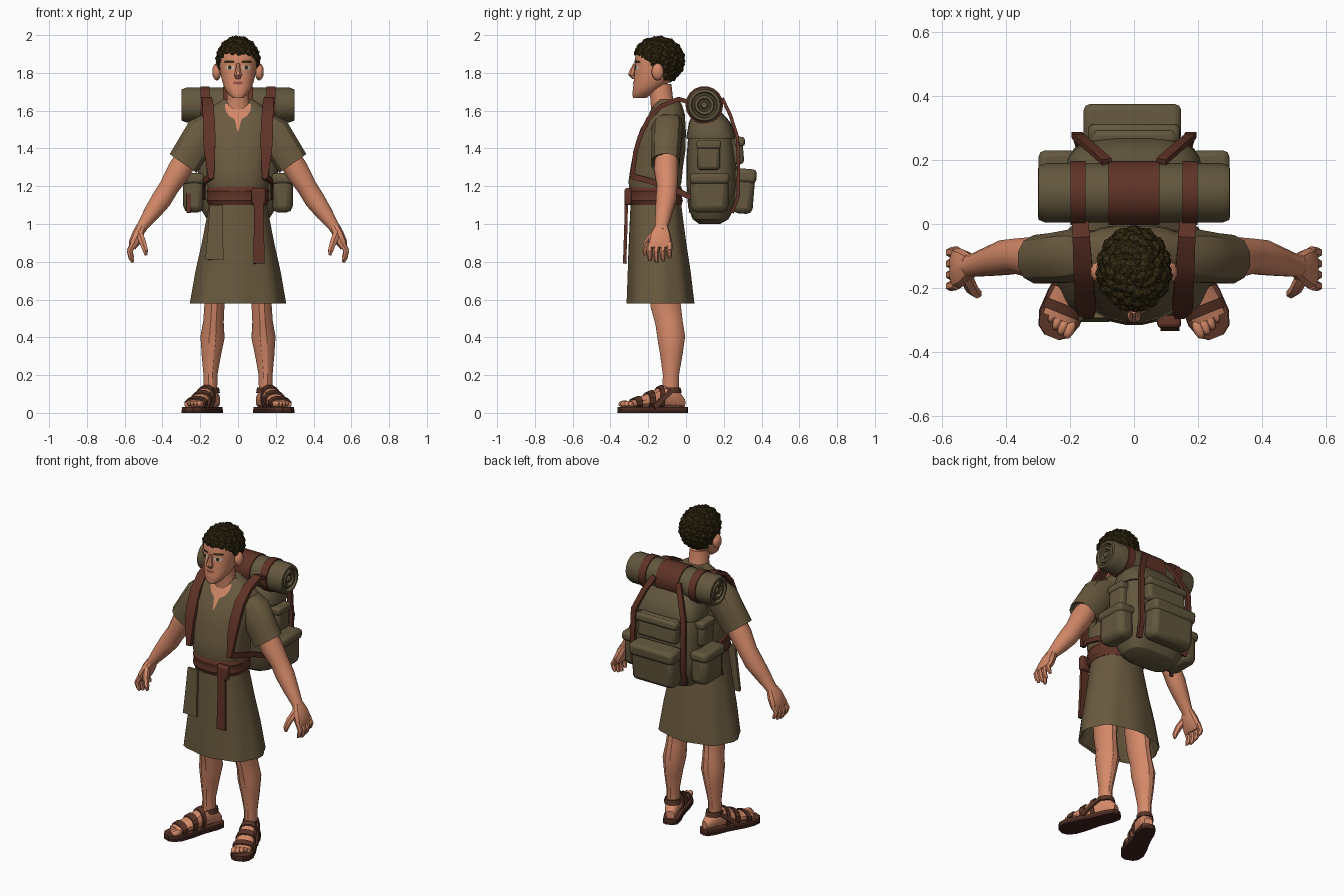
import bpy, bmesh, math
from mathutils import Vector, Matrix
from mathutils.bvhtree import BVHTree

if "Cube" in bpy.data.objects:
    bpy.data.objects.remove(bpy.data.objects["Cube"])

X, Y, Z = Vector((1, 0, 0)), Vector((0, 1, 0)), Vector((0, 0, 1))


def material(name, color):
    m = bpy.data.materials.new(name)
    m.use_nodes = True
    m.diffuse_color = (*color, 1)
    m.node_tree.nodes["Principled BSDF"].inputs["Base Color"].default_value = (*color, 1)
    return m


SKIN = material("warm skin", (.66, .25, .14))
CLOTH = material("brown cloth", (.145, .103, .05))
CANVAS = material("olive canvas", (.125, .096, .048))
LEATHER = material("red leather", (.115, .033, .02))
SANDAL = material("sandal leather", (.1, .034, .02))
SOLE = material("dark sole", (.05, .017, .012))
HAIR = material("dark hair", (.034, .023, .006))
EYE = material("eye white", (.6, .5, .42))
LIP = material("lip", (.3, .09, .06))


def finish(name, bm, mat, mirror=False, bevel=0, angle=32, xf=None, fix=True):
    """Turn a bmesh into a shaded object."""
    if xf:
        bm.transform(xf)
    if fix:
        bmesh.ops.recalc_face_normals(bm, faces=bm.faces)
    me = bpy.data.meshes.new(name)
    bm.to_mesh(me)
    bm.free()
    me.materials.append(mat)
    me.shade_smooth()
    me.set_sharp_from_angle(angle=math.radians(angle))
    ob = bpy.data.objects.new(name, me)
    bpy.context.collection.objects.link(ob)
    if bevel:
        mod = ob.modifiers.new("round", 'BEVEL')
        mod.width, mod.segments = bevel, 2
    if mirror:
        ob.modifiers.new("mirror", 'MIRROR')
    return ob


def loft(name, pts, mat, n=12, p=2, axis=None, seed=Y, fold=0, **kw):
    """Skin superellipse rings (x, y, z, radius_u, radius_v) along a path."""
    bm, rings = bmesh.new(), []
    pos = [Vector(q[:3]) for q in pts]
    for i, q in enumerate(pts):
        t = axis or pos[min(i + 1, len(pts) - 1)] - pos[max(i - 1, 0)]
        t = t.normalized()
        v = (seed - t * seed.dot(t)).normalized()
        u = v.cross(t)
        ring = []
        for k in range(n):
            a = (k + .5) * math.tau / n
            c, s = math.cos(a), math.sin(a)
            w = 1 + fold * i / len(pts) * math.cos(8 * a)
            du = math.copysign(abs(c) ** (2 / p), c) * q[3] * w
            dv = math.copysign(abs(s) ** (2 / p), s) * q[4] * w
            ring.append(bm.verts.new(pos[i] + u * du + v * dv))
        rings.append(ring)
    for a, b in zip(rings, rings[1:]):
        for k in range(n):
            bm.faces.new((a[k], a[(k + 1) % n], b[(k + 1) % n], b[k]))
    bm.faces.new(rings[0])
    bm.faces.new(rings[-1])
    return finish(name, bm, mat, **kw)


def stack(name, rows, mat, **kw):
    """Horizontal rings from rows (z, centre_y, half_width, half_depth)."""
    return loft(name, [(0, cy, z, w, d) for z, cy, w, d in rows], mat, axis=Z, **kw)


def strap(name, pts, mat, thick=.009, seed=X, **kw):
    """Flat band along points (x, y, z, half_width)."""
    return loft(name, [(*q[:3], thick, q[3]) for q in pts], mat, n=4, p=20, seed=seed, **kw)


def box(name, loc, size, mat, bevel=.02, tilt=0, **kw):
    bm = bmesh.new()
    bmesh.ops.create_cube(bm, size=1)
    m = Matrix.Translation(loc) @ Matrix.Rotation(tilt, 4, 'X') @ Matrix.Diagonal((*size, 1))
    return finish(name, bm, mat, bevel=bevel, xf=m, **kw)


def ball(name, loc, size, mat, **kw):
    bm = bmesh.new()
    bmesh.ops.create_icosphere(bm, subdivisions=2, radius=1)
    m = Matrix.Translation(loc) @ Matrix.Diagonal((*size, 1))
    return finish(name, bm, mat, xf=kw.pop("base", Matrix()) @ m, **kw)


def patch(name, target, cx, rows, mat, lift=.004, **kw):
    """Thin plate of rows (z, half_width) laid on the front of a target."""
    me = target.data
    tree = BVHTree.FromPolygons([v.co for v in me.vertices], [f.vertices[:] for f in me.polygons])
    bm, grid = bmesh.new(), []
    for z, w in rows:
        line = []
        for k in range(7):
            x = cx + w * (k / 3 - 1)
            hit = tree.ray_cast(Vector((x, -1, z)), Y)[0] or Vector((x, -.2, z))
            line.append(bm.verts.new(hit - Y * lift))
        grid.append(line)
    for a, b in zip(grid, grid[1:]):
        for k in range(6):
            bm.faces.new((a[k], b[k], b[k + 1], a[k + 1]))
    return finish(name, bm, mat, fix=False, **kw)


# Tunic and skirt
torso = stack("tunic_torso", [(1.16, -.165, .15, .125), (1.22, -.165, .168, .142), (1.3, -.155, .168, .14),
              (1.4, -.138, .182, .138), (1.5, -.122, .2, .122), (1.58, -.1, .19, .095),
              (1.63, -.095, .125, .075), (1.66, -.095, .08, .055)], CLOTH, n=20, p=2.4)
stack("skirt", [(1.16, -.16, .145, .128), (1.05, -.157, .162, .138), (.9, -.15, .19, .15),
      (.75, -.142, .222, .164), (.58, -.135, .25, .176), (.59, -.135, .24, .166),
      (.8, -.14, .18, .13)], CLOTH, n=40, p=2.3, fold=.05)
strap("skirt_overlap", [(-.115, -.285, 1.1, .035), (-.12, -.292, .95, .042), (-.125, -.298, .81, .05)], CLOTH)
loft("sleeves", [(.11, -.095, 1.55, .07, .075), (.18, -.1, 1.49, .098, .085), (.24, -.106, 1.4, .092, .08),
     (.29, -.11, 1.32, .09, .078), (.28, -.11, 1.335, .075, .065)], CLOTH,
     axis=Vector((.57, 0, -.82)), p=2.3, mirror=True)
patch("open_collar", torso, 0, [(1.635, .07), (1.6, .066), (1.57, .045), (1.555, .018), (1.49, .003)], SKIN)

# Belt with knot and tail
stack("belt", [(1.1, -.16, .158, .138), (1.125, -.162, .168, .147), (1.15, -.162, .162, .141),
      (1.175, -.163, .168, .147), (1.2, -.163, .158, .138)], LEATHER, n=20, p=2.3)
box("belt_knot", (.11, -.305, 1.145), (.075, .04, .09), LEATHER, .012)
strap("belt_tail", [(.108, -.315, 1.18, .026), (.11, -.318, 1, .027), (.112, -.325, .79, .031)], LEATHER)

# Neck and head
stack("neck", [(1.56, -.11, .085, .07), (1.61, -.12, .075, .068), (1.66, -.128, .06, .062),
      (1.74, -.14, .058, .065)], SKIN)
head = stack("head", [(1.668, -.245, .028, .036), (1.685, -.235, .05, .05), (1.72, -.205, .073, .076),
             (1.76, -.175, .086, .102), (1.8, -.157, .095, .117), (1.84, -.15, .1, .12),
             (1.88, -.148, .102, .123), (1.93, -.146, .092, .11), (1.97, -.146, .055, .07)],
             SKIN, n=20, p=2.3)
loft("nose", [(0, -.27, 1.85, .01, .01), (0, -.281, 1.815, .014, .018), (0, -.287, 1.79, .022, .022),
     (0, -.276, 1.768, .014, .01)], SKIN, n=8, axis=Z)
ball("ears", (.113, -.15, 1.805), (.024, .033, .046), SKIN, mirror=True)
patch("eye_whites", head, .044, [(1.84, .012), (1.832, .023), (1.822, .02), (1.816, .01)], EYE, mirror=True)
patch("pupils", head, .044, [(1.839, .006), (1.829, .01), (1.818, .006)], HAIR, .006, mirror=True)
patch("eyebrows", head, .046, [(1.866, .02), (1.858, .03), (1.853, .026)], HAIR, mirror=True)
patch("mouth", head, 0, [(1.755, .018), (1.748, .03), (1.738, .016)], LIP)


# Curly hair: clumps spread over the skull above the hairline
def hairy(co):
    return co.z > 1.745 + min(.16, 1.15 * max(0, -.1 - co.y))


head.data.materials.append(HAIR)
for f in head.data.polygons:
    f.material_index = int(hairy(f.center - Z * .015))
bm = bmesh.new()
COUNT = 280
for i in range(COUNT):
    h = 1 - 2 * (i + .5) / COUNT
    a, r = i * 2.39996, math.sqrt(1 - h * h)
    d = Vector((r * math.cos(a), r * math.sin(a), h))
    co = Vector((0, -.146, 1.866)) + Vector((d.x * .103, d.y * .125, d.z * .114))
    if hairy(co):
        m = Matrix.Translation(co) @ d.to_track_quat('Z', 'Y').to_matrix().to_4x4()
        size = .021 + .005 * math.sin(i * 1.7)
        bmesh.ops.create_icosphere(bm, subdivisions=1, radius=size, matrix=m @ Matrix.Diagonal((1, 1, .8, 1)))
finish("curly_hair", bm, HAIR, angle=20)

# Arms and hands
loft("arms", [(.23, -.1, 1.42, .06, .06), (.31, -.105, 1.285, .066, .066), (.365, -.1, 1.195, .055, .056),
     (.405, -.105, 1.13, .056, .056), (.455, -.118, 1.06, .046, .046), (.505, -.13, .99, .031, .036),
     (.525, -.132, .96, .03, .038)], SKIN, mirror=True)
loft("palms", [(.512, -.13, .985, .027, .036), (.53, -.135, .945, .032, .055),
     (.55, -.138, .9, .03, .064), (.56, -.138, .872, .018, .06)], SKIN, n=10, p=2.6, mirror=True)
for i, name in enumerate(("index", "middle", "ring", "little")):
    y, drop = -.19 + i * .035, (.01, 0, .008, .025)[i]
    loft(name + "_fingers", [(.552, y, .9, .017, .016), (.574, y - .004, .85 + drop / 2, .016, .016),
         (.566, y - .002, .815 + drop, .014, .014), (.556, y, .797 + drop, .008, .009)],
         SKIN, n=6, mirror=True)
loft("thumbs", [(.525, -.165, .955, .022, .02), (.505, -.205, .905, .02, .018), (.49, -.218, .86, .016, .015),
     (.487, -.215, .835, .008, .008)], SKIN, n=6, mirror=True)

# Legs
loft("legs", [(.11, -.11, .85, .075, .085), (.12, -.11, .68, .066, .085), (.125, -.108, .57, .055, .083),
     (.13, -.09, .48, .056, .075), (.135, -.078, .4, .066, .076), (.142, -.078, .3, .052, .06),
     (.146, -.08, .2, .038, .044), (.147, -.082, .1, .038, .045)], SKIN, mirror=True)

# Feet in sandals, toes turned out
FOOT = Matrix.Translation((.147, -.08, 0)) @ Matrix.Rotation(math.radians(22), 4, 'Z')
SHAPE = [(.072, .026, .05), (.045, .038, .085), (0, .043, .115), (-.05, .046, .115),
         (-.11, .05, .085), (-.18, .055, .055), (-.235, .054, .035)]


def section(y, grow=0):
    for (y0, w0, h0), (y1, w1, h1) in zip(SHAPE, SHAPE[1:]):
        if y1 <= y <= y0:
            f = (y0 - y) / (y0 - y1)
            w, h = w0 + (w1 - w0) * f, h0 + (h1 - h0) * f
            return (0, y, .028 + h / 2, h / 2 + grow, w + grow)


kw = dict(mirror=True, xf=FOOT)
loft("feet", [section(s[0]) for s in SHAPE], SKIN, p=2.4, axis=Y, seed=X, **kw)
for i in range(5):
    ball("toes_%d" % (i + 1), (-.043 + i * .022, -.25 + i * i * .003, .047),
         (.017 - i * .0015, .033, .019 - i * .001), SKIN, base=FOOT, mirror=True)
for name, y, w in (("toe", -.2, .016), ("instep", -.125, .016), ("upper", -.065, .012)):
    loft(name + "_straps", [section(y + w, .008), section(y - w, .008)], SANDAL, p=2.4, axis=Y, seed=X, **kw)
loft("ankle_straps", [(0, .004, .105, .05, .055), (0, .0, .135, .046, .052)], SANDAL, axis=Z, **kw)
strap("side_straps", [(.046, -.01, .12, .013), (.058, -.07, .075, .013), (.062, -.12, .03, .013)], SANDAL, .006, seed=Y, **kw)
OUTLINE = [(.09, .02), (.075, .042), (.02, .052), (-.06, .052), (-.16, .066), (-.23, .068), (-.275, .052), (-.295, .025)]
for name, z0, z1, g, mat in (("soles", 0, .018, 0, SOLE), ("insoles", .018, .032, -.003, SANDAL)):
    bm = bmesh.new()
    rim = [(w + g, y) for y, w in OUTLINE] + [(-w - g, y) for y, w in reversed(OUTLINE)]
    face = bm.faces.new([bm.verts.new((x, y, z0)) for x, y in rim])
    up = bmesh.ops.extrude_face_region(bm, geom=[face])["geom"]
    bmesh.ops.translate(bm, vec=Z * (z1 - z0), verts=[v for v in up if isinstance(v, bmesh.types.BMVert)])
    finish(name, bm, mat, **kw)

# Backpack body, lid and pouches
stack("backpack", [(1.0, .125, .11, .055), (1.025, .13, .165, .095), (1.09, .135, .205, .125), (1.2, .138, .215, .135),
      (1.35, .135, .212, .133), (1.48, .13, .2, .118), (1.55, .12, .175, .095), (1.58, .115, .14, .07)],
      CANVAS, n=24, p=3.2)
stack("backpack_lid", [(1.45, .135, .212, .132), (1.47, .135, .214, .132), (1.54, .125, .192, .11),
      (1.595, .115, .14, .07)], CANVAS, n=24, p=3.2)
box("upper_pouch", (0, .268, 1.39), (.27, .07, .15), CANVAS, tilt=.08)
box("upper_pouch_flap", (0, .282, 1.435), (.285, .06, .05), CANVAS, .015, tilt=.08)
box("lower_pouch", (-.005, .305, 1.17), (.29, .11, .23), CANVAS, .03, tilt=-.08)
box("lower_pouch_flap", (-.005, .316, 1.255), (.305, .115, .075), CANVAS, .02, tilt=-.08)
box("side_pockets", (.235, .125, 1.155), (.11, .2, .19), CANVAS, .035, mirror=True)
box("side_pocket_flaps", (.238, .125, 1.24), (.12, .21, .06), CANVAS, .02, mirror=True)
box("small_side_pockets", (.21, .12, 1.36), (.07, .12, .15), CANVAS, .02, mirror=True)
box("small_pocket_flaps", (.213, .12, 1.42), (.075, .13, .045), CANVAS, .012, mirror=True)

# Bedroll with coiled ends and leather bands
END = [(.0, .093), (.275, .093), (.298, .084), (.3, .07), (.28, .064), (.28, .056), (.298, .05),
       (.298, .036), (.28, .03), (.28, .022), (.298, .016), (.298, .004)]
coil = [(-x, .097, 1.63, r, r) for x, r in reversed(END[1:])] + [(x, .097, 1.63, r, r) for x, r in END]
loft("bedroll", coil, CANVAS, n=18, axis=X)
for name, x, w in (("centre", 0, .08), ("left", .175, .024), ("right", -.175, .024)):
    loft("bedroll_band_" + name, [(x + s * w, .097, 1.63, .1, .1) for s in (-1, 1)], LEATHER, n=18, axis=X)

# Harness straps
strap("shoulder_straps", [(.17, .03, 1.64, .026), (.165, -.04, 1.662, .028), (.16, -.13, 1.625, .03),
      (.155, -.2, 1.555, .032), (.152, -.245, 1.46, .034), (.15, -.268, 1.38, .03),
      (.142, -.285, 1.24, .015)], LEATHER, .012, mirror=True)
strap("under_arm_straps", [(.142, -.28, 1.25, .016), (.175, -.2, 1.23, .016), (.18, -.1, 1.2, .016),
      (.18, .03, 1.14, .016)], LEATHER, .007, seed=Z, mirror=True)
strap("pack_straps", [(.085, .195, 1.66, .017), (.13, .235, 1.575, .017), (.175, .272, 1.46, .017),
      (.178, .278, 1.3, .017), (.175, .276, 1.15, .017), (.165, .245, 1.06, .017)], LEATHER, .009, mirror=True)
strap("loose_strap_end", [(-.26, .03, 1.16, .012), (-.262, .02, 1.06, .012)], LEATHER, .006)
